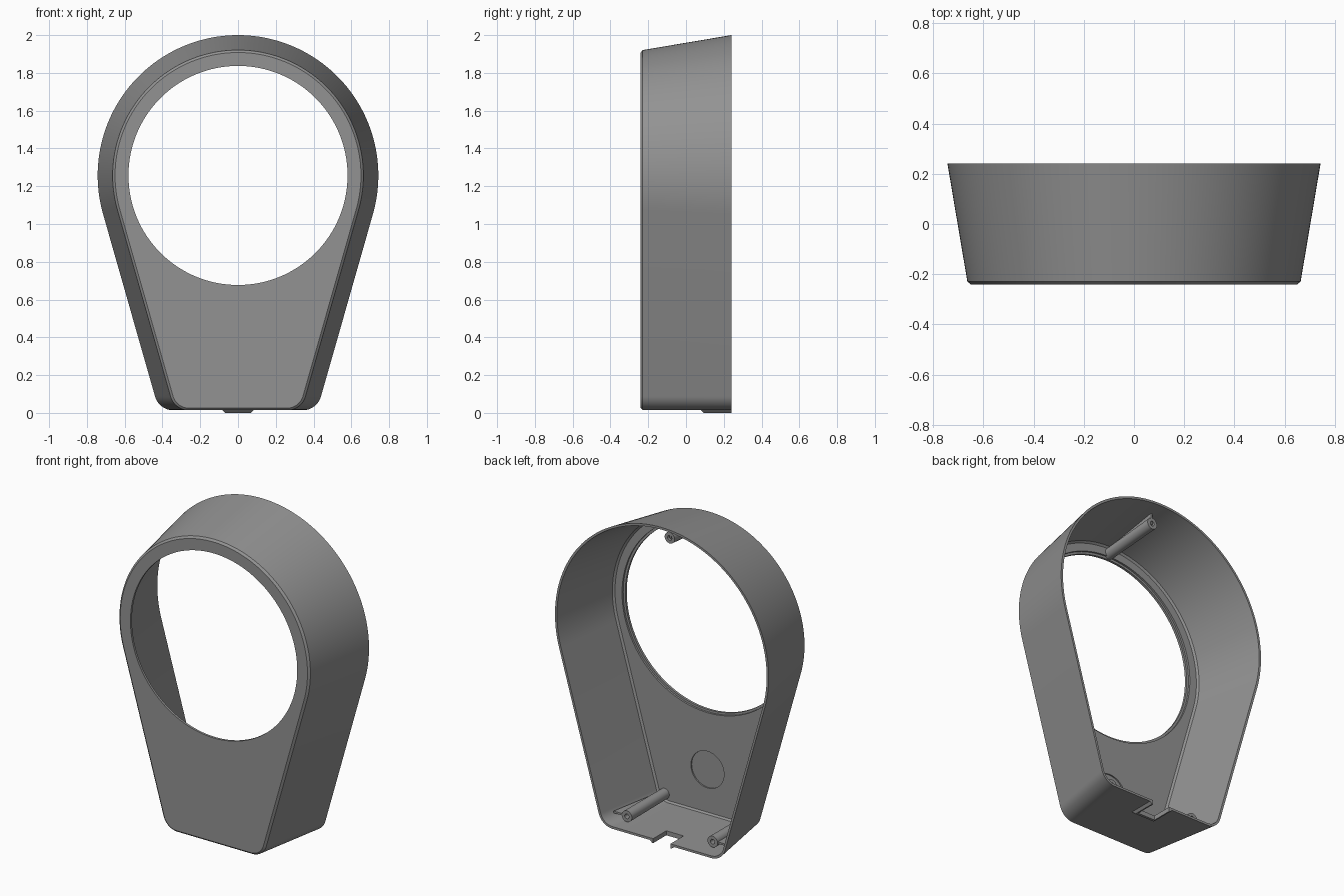
import bpy, bmesh
from math import sin, cos, pi, radians

if "Cube" in bpy.data.objects:
    bpy.data.objects.remove(bpy.data.objects["Cube"])

ZC, ZB, A = 1.257, 0.014, radians(15.9)   # ring centre, underside, side slope
GREY = bpy.data.materials.new("dark_grey")
GREY.diffuse_color = (0.29, 0.29, 0.29, 1)
GREY.use_nodes = True
GREY.node_tree.nodes["Principled BSDF"].inputs["Base Color"].default_value = GREY.diffuse_color


def outline(y, inset):
    """Teardrop section at depth y: big arc on top, rounded flat foot."""
    R = 0.662 + 0.081 * (y + 0.24) / 0.48 - inset
    cr, zb = 0.1 - inset, ZB + inset
    pts = []
    n = 96
    for i in range(n + 1):
        t = -A + (pi + 2 * A) * i / n
        pts.append((R * cos(t), y, ZC + R * sin(t)))
    cx = (R - cr + sin(A) * (zb + cr - ZC)) / cos(A)
    right = []
    for i in range(13):
        t = -pi / 2 + (pi / 2 - A) * i / 12
        right.append((cx + cr * cos(t), y, zb + cr + cr * sin(t)))
    pts += [(-x, yy, z) for x, yy, z in reversed(right)]
    return pts + right


def finish(bm, name):
    bmesh.ops.recalc_face_normals(bm, faces=bm.faces)
    me = bpy.data.meshes.new(name)
    bm.to_mesh(me)
    bm.free()
    me.materials.append(GREY)
    ob = bpy.data.objects.new(name, me)
    bpy.context.collection.objects.link(ob)
    return ob


def loft(name, sections):
    bm = bmesh.new()
    rings = [[bm.verts.new(p) for p in s] for s in sections]
    for a, b in zip(rings, rings[1:]):
        for i in range(len(a)):
            j = (i + 1) % len(a)
            bm.faces.new((a[i], a[j], b[j], b[i]))
    bm.faces.new(rings[0])
    bm.faces.new(rings[-1])
    return finish(bm, name)


def circle(r, x, y, z, n):
    return [(x + r * cos(2 * pi * i / n), y, z + r * sin(2 * pi * i / n)) for i in range(n)]


def disc(name, r, z, y0, y1, n=128):
    return loft(name, [circle(r, 0, y0, z, n), circle(r, 0, y1, z, n)])


def block(name, *levels):
    """Box or frustum from (half width, front y, back y, z) levels."""
    return loft(name, [[(-x, y0, z), (x, y0, z), (x, y1, z), (-x, y1, z)]
                       for x, y0, y1, z in levels])


def combine(ob, tool, op):
    tool.hide_render = True
    m = ob.modifiers.new("cut", 'BOOLEAN')
    m.operation, m.solver, m.object = op, 'EXACT', tool
    bpy.context.view_layer.objects.active = ob
    bpy.ops.object.modifier_apply(modifier=m.name)
    bpy.data.objects.remove(tool)


def smooth(ob):
    bpy.ops.object.select_all(action='DESELECT')
    ob.select_set(True)
    bpy.context.view_layer.objects.active = ob
    bpy.ops.object.shade_smooth_by_angle(angle=radians(25))


# Hollow tapered shell: chamfered front plate, outer wall, open back, inner wall
shell = loft("shell", [outline(y, d) for y, d in (
    (-0.24, 0.011), (-0.229, 0.0), (0.24, 0.0),
    (0.24, 0.014), (-0.203, 0.014), (-0.213, 0.024))])

# Sloped cable lip under the floor, then all openings
combine(shell, block("lip", (0.068, 0.094, 0.24, 0.0), (0.082, 0.08, 0.24, 0.014),
                     (0.082, 0.08, 0.24, 0.022)), 'UNION')
combine(shell, block("notch", (0.06, 0.11, 0.3, -0.1), (0.06, 0.11, 0.3, 0.1)), 'DIFFERENCE')
combine(shell, disc("window", 0.58, 1.257, -0.4, 0.0), 'DIFFERENCE')
combine(shell, disc("window_step", 0.594, 1.257, -0.225, 0.0), 'DIFFERENCE')
combine(shell, disc("round_recess", 0.115, 0.305, -0.221, -0.1, 64), 'DIFFERENCE')
smooth(shell)

# Screw posts with blind holes, each tied to the wall by a tapered rib
END, START = 0.162, -0.227


def post(name, x, z0, z1):
    smooth(loft(name, [circle(r, x, y, z, 32) for r, y, z in (
        (0.033, START, z0), (0.035, END, z1), (0.015, END, z1), (0.015, END - 0.1, z1))]))


def rib(name, x, z, dx, dz, front, back):
    """Rib from post axis along (dx, dz); front/back are its reach at each end."""
    h = 0.006
    secs = []
    for y, reach, gap in ((-0.215, front, 0.02), (END - 0.005, back, 0.02)):
        secs.append([(x + dx * d + s * h * dz, y, z + dz * d + s * h * dx)
                     for d, s in ((gap, -1), (reach, -1), (reach, 1), (gap, 1))])
    loft(name, secs)


post("top_post", 0, 1.873, 1.905)
rib("top_rib", 0, 1.88, 0, 1, 0.03, 0.098)
for side, sx in (("left", -1), ("right", 1)):
    post(side + "_post", sx * 0.298, 0.075, 0.075)
    rib(side + "_rib", sx * 0.298, 0.075, sx, 0, 0.028, 0.096)
